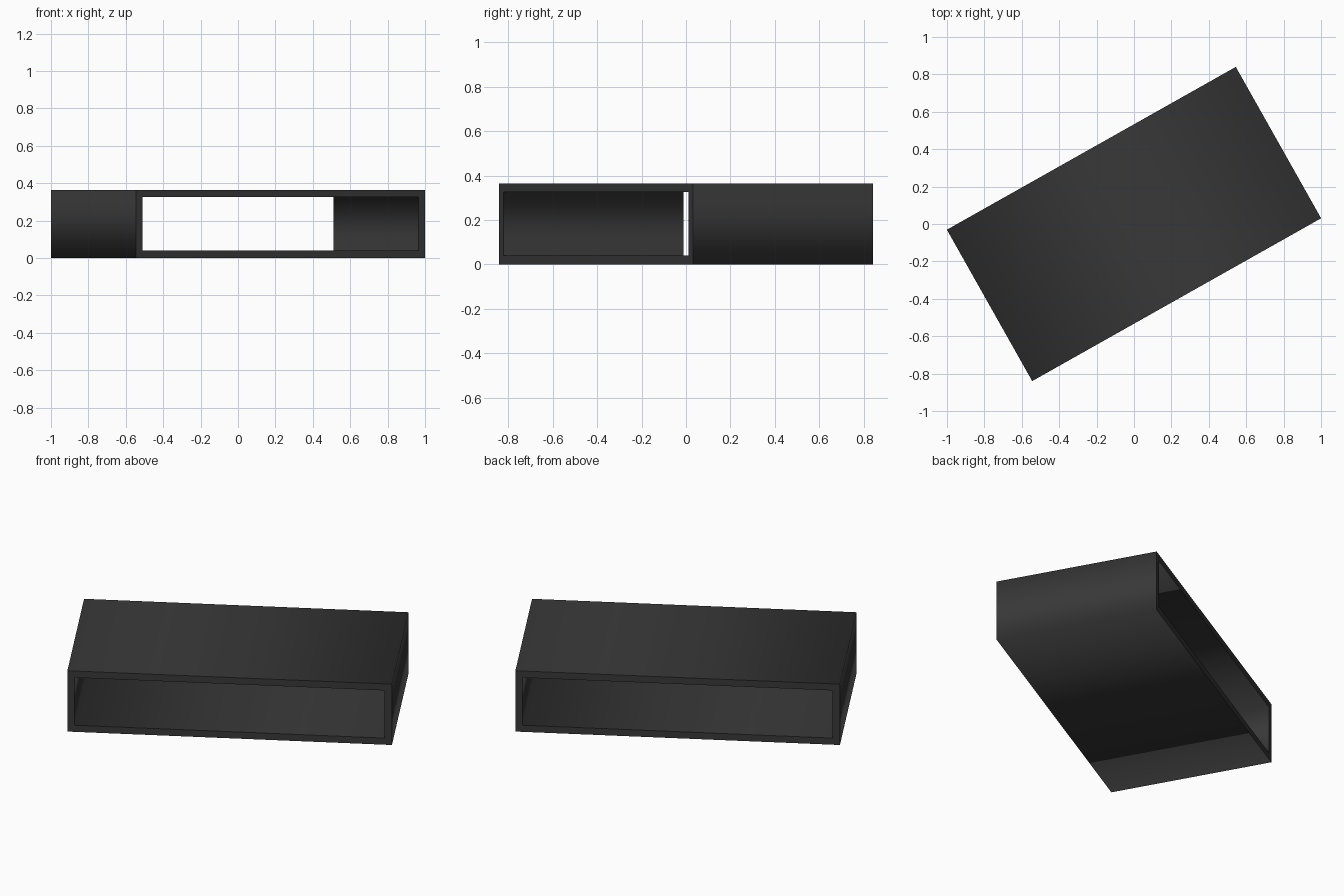
import bpy, bmesh, math
from mathutils import Matrix

cube = bpy.data.objects.get("Cube")
if cube:
    bpy.data.objects.remove(cube, do_unlink=True)

LENGTH, DEPTH, HEIGHT, WALL = 1.773, 0.929, 0.365, 0.056
ANGLE = math.radians(29.4)

# Dark grey finish
grey = bpy.data.materials.new("dark_grey")
grey.use_nodes = True
colour = (0.04, 0.04, 0.04, 1)
grey.diffuse_color = colour
grey.node_tree.nodes["Principled BSDF"].inputs["Base Color"].default_value = colour

# Solid block, lengthwise along x
bm = bmesh.new()
bmesh.ops.create_cube(bm, size=1)
bmesh.ops.scale(bm, vec=(LENGTH, DEPTH, HEIGHT), verts=bm.verts)

# Inset both long faces and join the insets into a through opening
ends = [f for f in bm.faces if abs(f.normal.y) > 0.9]
bmesh.ops.inset_individual(bm, faces=ends, thickness=WALL)
rims = [e for f in ends for e in f.edges]
bmesh.ops.delete(bm, geom=ends, context="FACES_ONLY")
bmesh.ops.bridge_loops(bm, edges=rims)
bmesh.ops.recalc_face_normals(bm, faces=bm.faces)

# Soft shading around the sleeve inside and out, crisp flat rims
for f in bm.faces:
    f.smooth = abs(f.normal.y) < 0.5
for e in bm.edges:
    e.smooth = all(f.smooth for f in e.link_faces)

# Turn on the floor
bmesh.ops.transform(bm, verts=bm.verts,
                    matrix=Matrix.Translation((0, 0, HEIGHT / 2)) @ Matrix.Rotation(ANGLE, 4, "Z"))
mesh = bpy.data.meshes.new("open_sleeve")
bm.to_mesh(mesh)
bm.free()
mesh.materials.append(grey)
sleeve = bpy.data.objects.new("open_sleeve", mesh)
bpy.context.collection.objects.link(sleeve)
